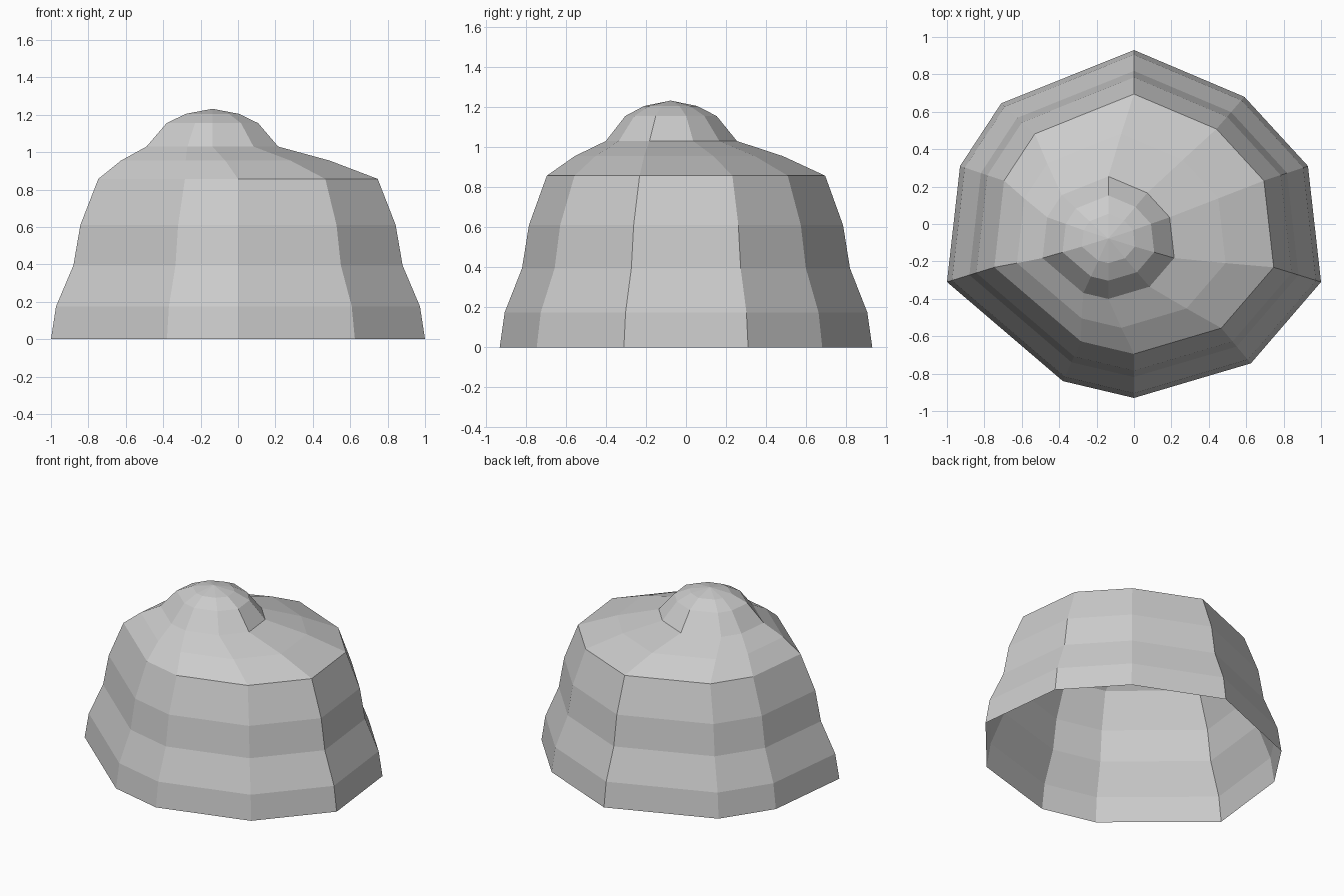
import bpy
import bmesh

if "Cube" in bpy.data.objects:
    bpy.data.objects.remove(bpy.data.objects["Cube"])

# Irregular ten-sided footprint (x, y)
outline = [(0, .93), (-.71, .645), (-.93, .31), (-1, -.31), (-.38, -.84),
           (0, -.93), (.625, -.745), (1, -.31), (.93, .31), (.59, .68)]

# Stacked sections: height, scale, centre x, centre y
sections = [(0, 1, 0, 0), (.175, .973, 0, 0), (.395, .88, 0, 0),
            (.61, .843, 0, 0), (.857, .747, 0, 0),
            (.955, .558, -.068, -.036), (1.03, .352, -.137, -.073),
            (1.155, .245, -.137, -.075), (1.205, .142, -.137, -.077)]

bm = bmesh.new()

# Faceted shell, open underneath
rings = [[bm.verts.new((cx + x * s, cy + y * s, z)) for x, y in outline]
         for z, s, cx, cy in sections]
n = len(outline)
for low, high in zip(rings, rings[1:]):
    for i in range(n):
        j = (i + 1) % n
        bm.faces.new((low[i], low[j], high[j], high[i]))

# Crown point closing the off-centre knob
tip = bm.verts.new((-.137, -.077, 1.232))
for i in range(n):
    bm.faces.new((rings[-1][i], rings[-1][(i + 1) % n], tip))

mesh = bpy.data.meshes.new("domed_shell")
bm.to_mesh(mesh)
bm.free()
shell = bpy.data.objects.new("domed_shell", mesh)
bpy.context.collection.objects.link(shell)
